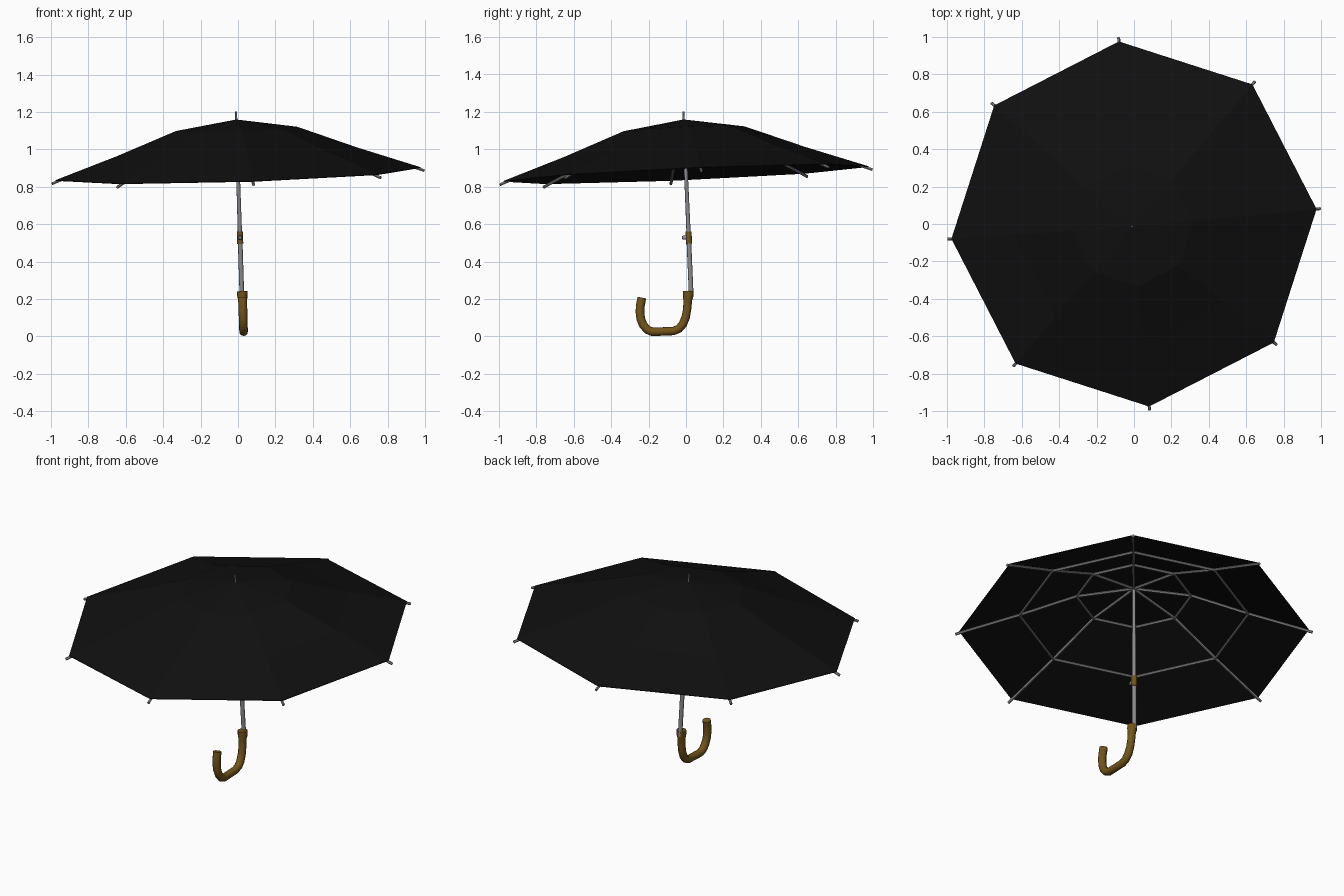
import bpy, bmesh, math
from mathutils import Matrix, Vector

if "Cube" in bpy.data.objects:
    bpy.data.objects.remove(bpy.data.objects["Cube"])


def material(name, rgb):
    m = bpy.data.materials.new(name)
    m.diffuse_color = (*rgb, 1)
    m.use_nodes = True
    m.node_tree.nodes["Principled BSDF"].inputs["Base Color"].default_value = m.diffuse_color
    return m


BLACK = material("black_fabric", (0.005, 0.005, 0.005))
STEEL = material("grey_steel", (0.26, 0.26, 0.27))
WOOD = material("brown_wood", (0.17, 0.09, 0.01))

# Tilted frame of the canopy: z axis runs along the shaft
up = Vector((-0.032, -0.043, 1)).normalized()
FRAME = Matrix.Translation((0, 0, 0.87)) @ Vector((0, 0, 1)).rotation_difference(up).to_matrix().to_4x4()
TURN = math.radians(4.7)
N = 8
PROFILE = [(0.325, 0.24), (0.645, 0.117), (0.98, 0.0)]   # radius, height
APEX = 0.29


def polar(r, i, h):
    a = TURN + i * math.tau / N
    return FRAME @ Vector((r * math.cos(a), r * math.sin(a), h))


def axis(h):
    return FRAME @ Vector((0, 0, h))


def tube(name, points, radii, mat, res=2, smooth=True, cyclic=False, kind='POLY'):
    cu = bpy.data.curves.new(name, 'CURVE')
    cu.dimensions = '3D'
    cu.bevel_depth = 1.0
    cu.bevel_resolution = res
    cu.use_fill_caps = True
    sp = cu.splines.new('POLY')
    sp.points.add(len(points) - 1)
    for p, co, r in zip(sp.points, points, radii):
        p.co = (*co, 1)
        p.radius = r
    sp.use_cyclic_u = cyclic
    ob = bpy.data.objects.new(name, cu)
    bpy.context.collection.objects.link(ob)
    bpy.ops.object.select_all(action='DESELECT')
    ob.select_set(True)
    bpy.context.view_layer.objects.active = ob
    bpy.ops.object.convert(target='MESH')
    ob = bpy.context.view_layer.objects.active
    ob.data.materials.clear()
    ob.data.materials.append(mat)
    if smooth:
        bpy.ops.object.shade_smooth_by_angle(angle=math.radians(50))
    else:
        ob.data.shade_flat()
    return ob


# Canopy: eight panels in three bands
bm = bmesh.new()
top = bm.verts.new(axis(APEX))
rings = [[bm.verts.new(polar(r, i, h)) for i in range(N)] for r, h in PROFILE]
for i in range(N):
    j = (i + 1) % N
    bm.faces.new((top, rings[0][i], rings[0][j]))
    for a, b in zip(rings, rings[1:]):
        bm.faces.new((a[i], b[i], b[j], a[j]))
me = bpy.data.meshes.new("canopy")
bm.to_mesh(me)
bm.free()
me.materials.append(BLACK)
canopy = bpy.data.objects.new("canopy", me)
bpy.context.collection.objects.link(canopy)
thick = canopy.modifiers.new("thickness", 'SOLIDIFY')
thick.thickness = 0.004
thick.offset = -1

# Ribs under the canopy, with tips poking past the rim
for i in range(N):
    pts = [axis(APEX - 0.012)] + [polar(r, i, h - 0.011) for r, h in PROFILE[:2]]
    pts += [polar(0.96, i, -0.004), polar(1.0, i, -0.019)]
    tube(f"rib_{i + 1}", pts, [0.008] * 5, STEEL, res=1, smooth=False)

# Two rings of cross struts
for k, (r, h) in enumerate(PROFILE[:2]):
    tube(f"strut_ring_{k + 1}", [polar(r - 0.004, i, h - 0.012) for i in range(N)],
         [0.008] * N, STEEL, res=1, smooth=False, cyclic=True)

# Shaft: thick lower tube, thinner upper tube, top spike
# (the handle axis sits where the shaft meets z = 0.24)
tube("lower_shaft", [axis(-0.66), axis(-0.34)], [0.0125] * 2, STEEL, res=4)
tube("upper_shaft", [axis(-0.35), axis(0.28)], [0.0115, 0.009], STEEL, res=4)
tube("top_spike", [axis(0.27), axis(0.332)], [0.006, 0.005], STEEL, res=2)

# Collar and its push button
tube("collar", [axis(-0.375), axis(-0.31)], [0.0165] * 2, WOOD, res=4)
c = axis(-0.342)
tube("button", [c, c + Vector((0, -0.028, 0)), c + Vector((0, -0.036, 0))],
     [0.012, 0.012, 0.008], STEEL, res=3)

# Hooked handle
base = axis(-0.63)
side = [(0.012, 0.242), (0.012, 0.215), (0.009, 0.195), (0.007, 0.15), (-0.001, 0.105),
        (-0.016, 0.067), (-0.038, 0.041), (-0.068, 0.029), (-0.13, 0.0265), (-0.18, 0.025),
        (-0.207, 0.036), (-0.229, 0.062), (-0.242, 0.095), (-0.246, 0.13),
        (-0.244, 0.165), (-0.236, 0.207)]
width = [0.028, 0.028, 0.0235, 0.022, 0.0225, 0.023] + [0.0225] * 3 + [0.023] * 4 + [0.0235] * 3
tube("handle", [(0.023 + 0.032 * (0.24 - z), y, z) for y, z in side], width, WOOD, res=4)
